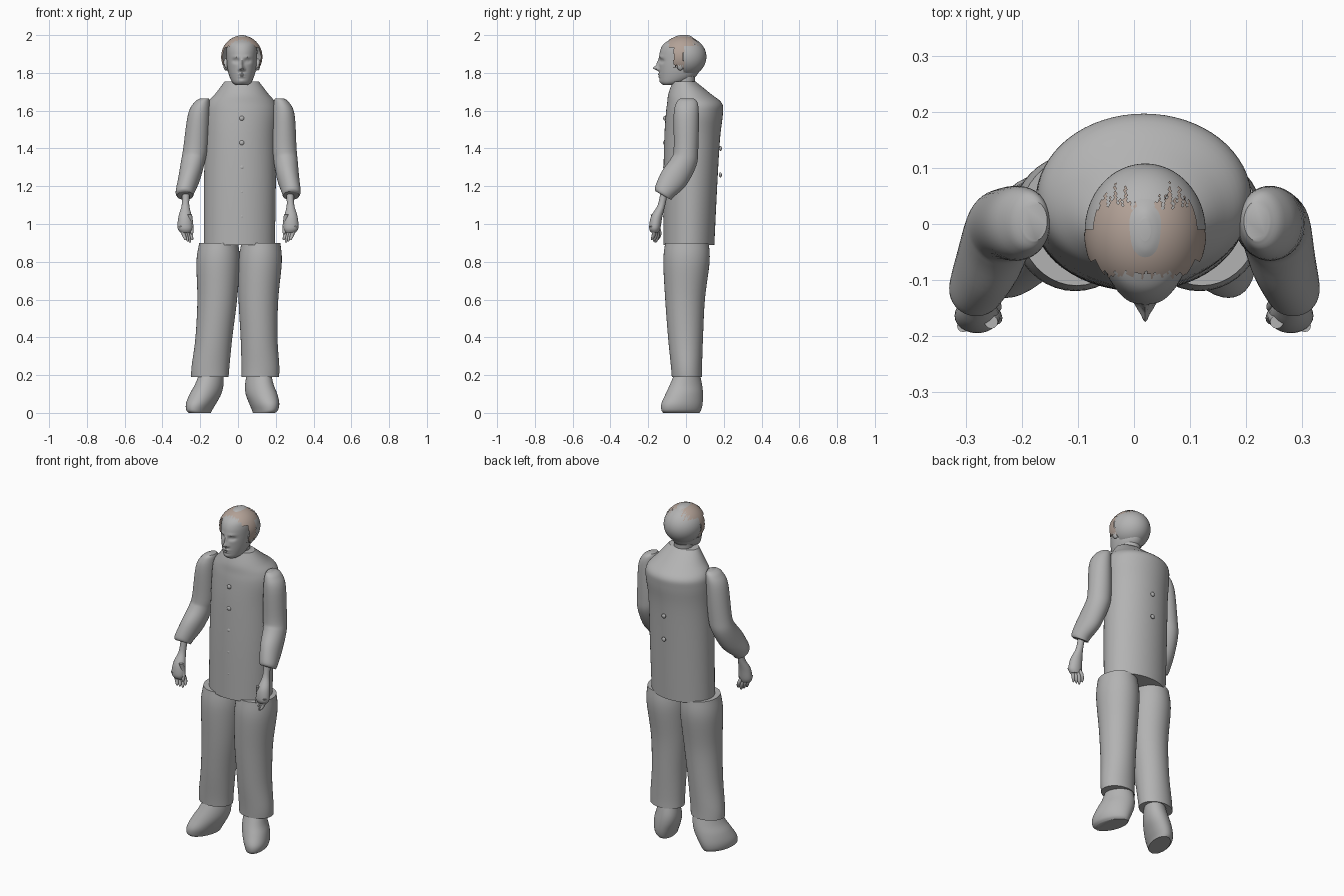
import bpy, bmesh, math
from mathutils import Matrix, Vector

cube = bpy.data.objects.get("Cube")
if cube:
    bpy.data.objects.remove(cube, do_unlink=True)


def material(name, rgb):
    m = bpy.data.materials.new(name)
    m.use_nodes = True
    m.diffuse_color = (*rgb, 1)
    m.node_tree.nodes["Principled BSDF"].inputs["Base Color"].default_value = (*rgb, 1)
    return m


GREY = material("plain grey", (0.45, 0.45, 0.45))
BROWN = material("hair brown", (0.45, 0.36, 0.31))
MID = 0.02  # centre line of the head and body


def finish(name, bm, mat, angle=40):
    bmesh.ops.recalc_face_normals(bm, faces=bm.faces)
    me = bpy.data.meshes.new(name)
    bm.to_mesh(me)
    bm.free()
    me.materials.append(mat)
    ob = bpy.data.objects.new(name, me)
    bpy.context.collection.objects.link(ob)
    bpy.ops.object.select_all(action='DESELECT')
    ob.select_set(True)
    bpy.context.view_layer.objects.active = ob
    bpy.ops.object.shade_smooth_by_angle(angle=math.radians(angle))
    return ob


def smooth_rings(rings, steps):
    """Catmull-Rom interpolation between the key rings."""
    out = []
    for i in range(len(rings) - 1):
        a, b, c, d = (rings[max(0, min(len(rings) - 1, i + k))] for k in (-1, 0, 1, 2))
        for s in range(steps):
            t = s / steps
            out.append([q + t / 2 * (r - p + t * (2 * p - 5 * q + 4 * r - e
                        + t * (3 * (q - r) + e - p))) for p, q, r, e in zip(a, b, c, d)])
    return out + [rings[-1]]


def loft(name, rings, warp=None, segs=40, steps=5, mat=GREY):
    """Skin oval rings given as z, x0, x1, y0, y1 and forward tilt."""
    rings = [tuple(r) + (0,) * (6 - len(r)) for r in rings]
    bm = bmesh.new()
    loops = []
    for z, x0, x1, y0, y1, tilt in smooth_rings(rings, steps):
        loop = []
        for k in range(segs):
            a = math.tau * k / segs
            dy = math.sin(a) * (y1 - y0) / 2
            p = Vector(((x0 + x1) / 2 + math.cos(a) * (x1 - x0) / 2,
                        (y0 + y1) / 2 + dy, z - tilt * dy))
            loop.append(bm.verts.new(warp(p) if warp else p))
        loops.append(loop)
    for lo, hi in zip(loops, loops[1:]):
        for k in range(segs):
            n = (k + 1) % segs
            bm.faces.new((lo[k], lo[n], hi[n], hi[k]))
    bm.faces.new(loops[0])
    bm.faces.new(loops[-1])
    return finish(name, bm, mat)


def ball(name, centre, radii, keep=None, mat=GREY, segs=24):
    """Ellipsoid, optionally keeping only faces that pass a rule."""
    bm = bmesh.new()
    bmesh.ops.create_uvsphere(bm, u_segments=segs, v_segments=segs // 2, radius=1)
    bmesh.ops.transform(bm, verts=bm.verts,
                        matrix=Matrix.Translation(centre) @ Matrix.Diagonal((*radii, 1)))
    if keep:
        gone = [f for f in bm.faces if not keep(f.calc_center_median())]
        bmesh.ops.delete(bm, geom=gone, context='FACES')
    return finish(name, bm, mat)


# Tunic with sloping shoulders and a collar opening
loft("tunic", [(.89, -.18, .195, -.12, .15), (1.2, -.18, .2, -.12, .165),
               (1.45, -.175, .2, -.115, .18), (1.58, -.175, .21, -.107, .195),
               (1.64, -.165, .2, -.1, .19), (1.69, -.12, .16, -.093, .13),
               (1.755, -.07, .11, -.07, .05)], segs=64)
for i in range(5):
    z = 1.56 - .13 * i
    ball(f"front_button_{i + 1}", (MID, -.113, z), (.013, .008, .013))
for i in range(3):
    z = 1.54 - .14 * i
    ball(f"back_button_{i + 1}", (MID, .182, z), (.013, .008, .013))

# Neck
loft("neck", [(1.66, -.04, .08, -.06, .05), (1.72, -.033, .073, -.06, .045),
              (1.8, -.033, .073, -.06, .05)])

# Head: features as (side offset, z, width, height, depth)
FEATURES = [(0, 1.825, .011, .012, .03), (0, 1.85, .008, .02, .012),
            (0, 1.792, .018, .005, .009), (0, 1.779, .016, .005, .007),
            (0, 1.757, .018, .01, .004)]
for side in (-1, 1):
    FEATURES += [(side * .031, 1.863, .017, .01, -.014), (side * .031, 1.863, .009, .005, .006),
                 (side * .03, 1.885, .02, .006, .004), (side * .013, 1.818, .007, .006, .008)]


def face_shape(p):
    if p.y < -.04:
        x, z = p.x - MID, p.z
        front = min(1, (-.04 - p.y) / .05)
        p.y -= front * sum(d * math.exp(-((x - fx) / w) ** 2 - ((z - fz) / h) ** 2)
                           for fx, fz, w, h, d in FEATURES)
    return p


loft("head", [(1.735, -.01, .05, -.12, -.06), (1.75, -.03, .07, -.135, 0),
              (1.78, -.045, .085, -.14, .05), (1.82, -.055, .095, -.142, .075),
              (1.87, -.06, .1, -.143, .085), (1.92, -.062, .102, -.136, .085),
              (1.955, -.055, .095, -.116, .07), (1.98, -.032, .072, -.076, .045),
              (1.995, -.005, .045, -.05, .025), (2, .01, .03, -.03, .01)],
     face_shape, segs=128, steps=8)
for name, side in (("right_ear", -1), ("left_ear", 1)):
    ball(name, (MID + side * .085, -.03, 1.845), (.013, .02, .032))

# Rounded shell over the back of the head
ball("head_back_shell", (MID, -.012, 1.885), (.108, .12, .108),
     lambda c: c.y > -.012, segs=64)


# Hair with ragged edges, thin side locks and a bare crown
def hair_rule(c):
    jag = .5 + .5 * math.sin(c.x * 520) * math.cos(c.x * 190)
    side = .5 + .5 * math.sin(c.y * 600)
    if c.y > -.012:
        off = abs(c.x - MID)
        return c.z > 1.945 and c.y < .02 + .06 * jag * min(1, off / .04)
    if c.z > 1.935:
        return c.y > -.097 + .013 * jag
    return c.y > -.065 and c.z > 1.82 + .025 * side


ball("hair", (MID, -.015, 1.885), (.109, .125, .1125), hair_rule, BROWN, segs=128)

# Sleeves, hands, trouser legs and shoes for both sides
SLEEVE = [(1.665, -.20, -.155, -.03, .04), (1.645, -.23, -.15, -.05, .06),
          (1.58, -.265, -.15, -.065, .068), (1.4, -.29, -.16, -.065, .065),
          (1.33, -.302, -.175, -.078, .055, .3), (1.24, -.317, -.2, -.13, 0, .55),
          (1.17, -.33, -.23, -.163, -.065, .55), (1.15, -.323, -.237, -.16, -.078, .55)]
PALM = [(1.17, -.295, -.255, -.135, -.095), (1.1, -.298, -.258, -.15, -.11),
        (1.04, -.315, -.245, -.185, -.125), (.98, -.32, -.24, -.195, -.135),
        (.955, -.305, -.25, -.185, -.145)]
LEG = [(.9, -.205, 0, -.11, .12), (.8, -.22, .01, -.12, .125),
       (.6, -.215, -.005, -.11, .1), (.4, -.225, -.03, -.095, .09),
       (.25, -.245, -.045, -.08, .085), (.19, -.248, -.05, -.075, .085)]
SHOE = [(.22, -.2, -.08, -.055, .07), (.15, -.225, -.08, -.085, .085),
        (.1, -.25, -.09, -.108, .09), (.05, -.265, -.115, -.13, .088),
        (.015, -.263, -.135, -.13, .08), (0, -.25, -.142, -.12, .07)]


def finger(x, y, top, tip, lean, r):
    """Tapered finger that leans towards the body."""
    rings = []
    for t, s in ((0, 1), (.5, 1), (.85, .8), (1, .3)):
        cx, cy = x + lean * t, y + .012 * math.sin(math.pi * t)
        rings.append((top + (tip - top) * t, cx - r * s, cx + r * s, cy - r * s, cy + r * s))
    return rings


for side in ("right", "left"):
    left = side == "left"

    def arm(p):
        return Vector((.08 * (p.z - 1.15) - p.x, p.y, p.z)) if left and p.z > 1.15 else \
            Vector((-p.x if left else p.x, p.y, p.z))

    def leg(p):
        return Vector((.07 * (p.z - .2) - .03 - p.x, p.y, p.z)) if left else p

    def shoe(p):
        p.x += .25 * p.y
        return Vector((.17 * p.z - .065 - p.x, p.y, p.z)) if left else p

    loft(f"{side}_sleeve", SLEEVE, arm)
    loft(f"{side}_palm", PALM, arm, segs=24)
    for i in range(4):
        loft(f"{side}_finger_{i + 1}",
             finger(-.305 + .012 * i, -.182 + .01 * i, .99, .915 - .007 * (i % 3), .028, .011),
             arm, segs=12, steps=3)
    loft(f"{side}_thumb", finger(-.255, -.175, 1.05, .945, .012, .012), arm, segs=12, steps=3)
    loft(f"{side}_trouser_leg", LEG, leg)
    loft(f"{side}_shoe", SHOE, shoe)
